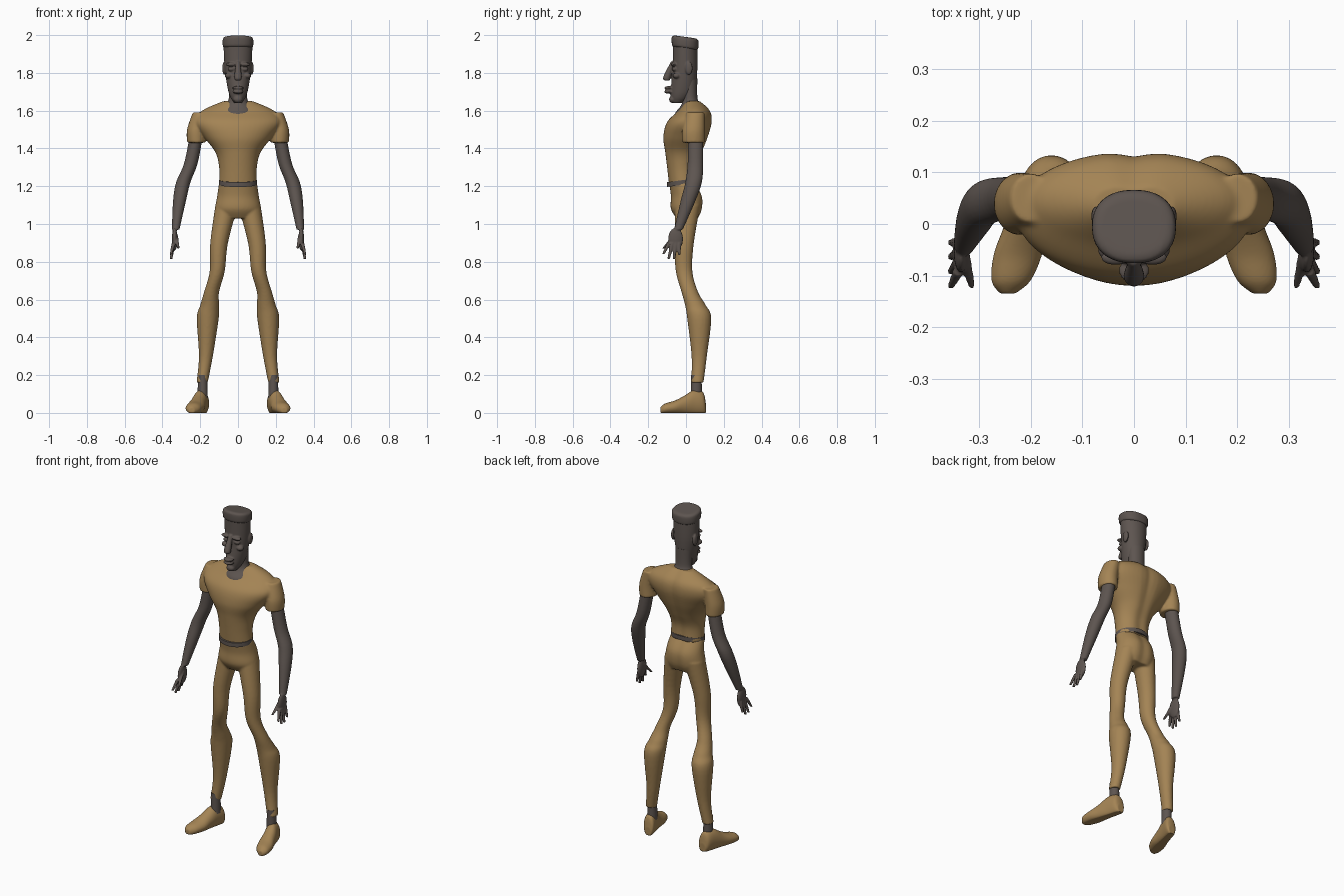
import bpy, bmesh, math
from mathutils import Matrix, Vector

cube = bpy.data.objects.get("Cube")
if cube:
    bpy.data.objects.remove(cube)


def material(name, colour):
    mat = bpy.data.materials.new(name)
    mat.use_nodes = True
    mat.diffuse_color = (*colour, 1)
    mat.node_tree.nodes["Principled BSDF"].inputs["Base Color"].default_value = (*colour, 1)
    return mat


CLOTH = material("tan cloth", (.37, .23, .09))
SKIN = material("grey brown skin", (.11, .09, .08))


def spline(rows, steps):
    """Catmull-Rom samples through rows of numbers."""
    points = [Vector(row) for row in rows]
    points = [points[0], *points, points[-1]]
    samples = []
    for before, start, end, after in zip(points, points[1:], points[2:], points[3:]):
        leave, arrive = (end - before) / 2, (after - start) / 2
        for i in range(steps):
            t = i / steps
            blend = t * t * (3 - 2 * t)
            samples.append(start.lerp(end, blend) + leave * (t * (1 - t) ** 2)
                           - arrive * (t * t * (1 - t)))
    return samples + [points[-1]]


def skin_rings(bm, rings):
    """Join equal rings of points into a closed tube."""
    loops = [[bm.verts.new(point) for point in ring] for ring in rings]
    for low, high in zip(loops, loops[1:]):
        for k in range(len(low)):
            bm.faces.new((low[k - 1], low[k], high[k], high[k - 1]))
    bm.faces.new(loops[0])
    bm.faces.new(loops[-1])


def oval(count, power=2):
    """Unit superellipse points."""
    for k in range(count):
        angle = math.tau * k / count
        yield [math.copysign(abs(value) ** (2 / power), value)
               for value in (math.cos(angle), math.sin(angle))]


def trunk(bm, rows, steps=6, power=2, tilt=0, groove=0):
    """Centred tube from rows of height, front, back, half width."""
    rings = []
    for height, front, back, half in spline(rows, steps):
        ring = []
        for u, v in oval(48, power):
            x = u * half
            y = (front + back) / 2 + v * (back - front) / 2
            if v > 0:
                y -= groove * math.exp(-(x / .03) ** 2)
            ring.append((x, y, height + tilt * y))
        rings.append(ring)
    skin_rings(bm, rings)


def limb(bm, rows, side=1, depth=1):
    """Tube from rows of x, y, z, radius; depth stretches it front to back."""
    skin_rings(bm, [[(side * (x + u * radius), y + v * radius * depth, z)
                     for u, v in oval(24)] for x, y, z, radius in spline(rows, 6)])


def ball(bm, centre, size):
    place = Matrix.Translation(centre) @ Matrix.Diagonal((*size, 1))
    bmesh.ops.create_uvsphere(bm, u_segments=20, v_segments=12, radius=1, matrix=place)


def finish(bm, name, mat, voxel=0, relax=4):
    """Make the object; a voxel size fuses its pieces into one smooth skin."""
    bmesh.ops.recalc_face_normals(bm, faces=bm.faces)
    mesh = bpy.data.meshes.new(name)
    bm.to_mesh(mesh)
    bm.free()
    mesh.materials.append(mat)
    obj = bpy.data.objects.new(name, mesh)
    bpy.context.collection.objects.link(obj)
    bpy.ops.object.select_all(action='DESELECT')
    bpy.context.view_layer.objects.active = obj
    obj.select_set(True)
    bpy.ops.object.shade_smooth_by_angle(angle=math.radians(50))
    if voxel:
        fuse = obj.modifiers.new("fuse", 'REMESH')
        fuse.mode = 'VOXEL'
        fuse.voxel_size = voxel
        fuse.use_smooth_shade = True
        smooth = obj.modifiers.new("relax", 'SMOOTH')
        smooth.iterations = relax


# Shirt: chest with a spine groove, and two short sleeves
bm = bmesh.new()
trunk(bm, [(1.21, -.09, .06, .1), (1.3, -.1, .06, .1), (1.38, -.11, .09, .12),
           (1.46, -.12, .12, .18), (1.54, -.1, .14, .23), (1.6, -.04, .13, .19),
           (1.65, 0, .08, .08)], groove=.01)
for side in (1, -1):
    limb(bm, [(.22, .04, 1.43, .05), (.22, .04, 1.5, .05), (.2, .05, 1.59, .04)],
         side, depth=1.2)
finish(bm, "shirt", CLOTH, voxel=.006, relax=8)

# Neck, spreading into the scooped neckline
bm = bmesh.new()
trunk(bm, [(1.58, -.06, .06, .08), (1.61, -.055, .07, .08), (1.65, -.02, .06, .05),
           (1.75, -.02, .06, .05)], tilt=.35)
finish(bm, "neck", SKIN)

# Belt
bm = bmesh.new()
trunk(bm, [(1.21, -.1, .06, .1), (1.235, -.1, .06, .1)], steps=1, tilt=.14)
finish(bm, "belt", SKIN)

# Trousers: hips and both legs
bm = bmesh.new()
trunk(bm, [(1.03, -.05, .07, .1), (1.08, -.08, .09, .12), (1.15, -.08, .09, .11),
           (1.22, -.09, .05, .1)], groove=.01)
for side in (1, -1):
    limb(bm, [(.19, .06, .16, .03), (.17, .07, .3, .037), (.16, .07, .5, .058),
              (.15, .05, .57, .05), (.14, .02, .64, .04), (.11, -.01, .75, .04),
              (.1, -.01, .9, .047), (.06, .01, 1.1, .06)], side, depth=1.1)
finish(bm, "trousers", CLOTH, voxel=.006, relax=5)

# Head: skull with a long narrow jaw
bm = bmesh.new()
trunk(bm, [(1.64, -.07, -.02, .02), (1.67, -.08, .02, .04), (1.72, -.08, .05, .055),
           (1.82, -.07, .06, .07), (1.95, -.07, .06, .077)])
# Nose, lips and chin
limb(bm, [(0, -.1, 1.76, .015), (0, -.1, 1.78, .02), (0, -.07, 1.86, .01)])
for height in (1.7, 1.72):
    ball(bm, (0, -.09, height), (.03, .025, .01))
ball(bm, (0, -.07, 1.66), (.025, .02, .02))
# Brows, eyes, cheeks and ears
for side in (1, -1):
    ball(bm, (side * .035, -.065, 1.845), (.03, .015, .01))
    ball(bm, (side * .035, -.06, 1.82), (.02, .014, .012))
    ball(bm, (side * .05, -.05, 1.785), (.02, .02, .015))
    ball(bm, (side * .073, .015, 1.825), (.01, .02, .035))
finish(bm, "head", SKIN, voxel=.004, relax=3)

# Flat-topped hair, higher at the front
bm = bmesh.new()
trunk(bm, [(1.93, -.07, .06, .07), (1.94, -.075, .065, .08), (1.98, -.075, .065, .08),
           (1.99, -.06, .05, .065)], tilt=-.14, power=2.3)
finish(bm, "hair", SKIN, voxel=.005, relax=2)

for side, label in ((1, "left"), (-1, "right")):
    # Arm and palm
    bm = bmesh.new()
    limb(bm, [(.33, -.04, .97, .02), (.31, .01, 1.12, .034), (.29, .04, 1.22, .038),
              (.25, .05, 1.32, .036), (.22, .05, 1.47, .035)], side, depth=1.15)
    ball(bm, (side * .335, -.055, .92), (.015, .04, .06))
    # Thumb, then four fingers fanned along the palm
    limb(bm, [(.315, -.12, .87, .007), (.33, -.06, .94, .012)], side)
    for k in range(4):
        tip = (.355, -.12 + .028 * k, .84 - .03 * math.sin(k), .007)
        root = (.34, -.09 + .018 * k, .9, .011)
        limb(bm, [tip, root], side)
    finish(bm, label + "_arm", SKIN, voxel=.004, relax=3)

    # Ankle
    bm = bmesh.new()
    limb(bm, [(.187, .055, .08, .027), (.187, .055, .2, .025)], side, depth=1.1)
    finish(bm, label + "_ankle", SKIN)

    # Shoe from heel to toe (y, half width, height), flat soled and turned out
    bm = bmesh.new()
    rings = []
    for y, half, height in spline([(.105, .02, .05), (.09, .034, .11), (.04, .038, .12),
                                   (-.01, .042, .09), (-.06, .047, .065),
                                   (-.11, .038, .05), (-.135, .015, .03)], 6):
        centre = .21 - .26 * y
        rings.append([(side * (centre + u * half), y, max(0, height * (.45 + .55 * v)))
                      for u, v in oval(32)])
    skin_rings(bm, rings)
    finish(bm, label + "_shoe", CLOTH, voxel=.004, relax=2)
